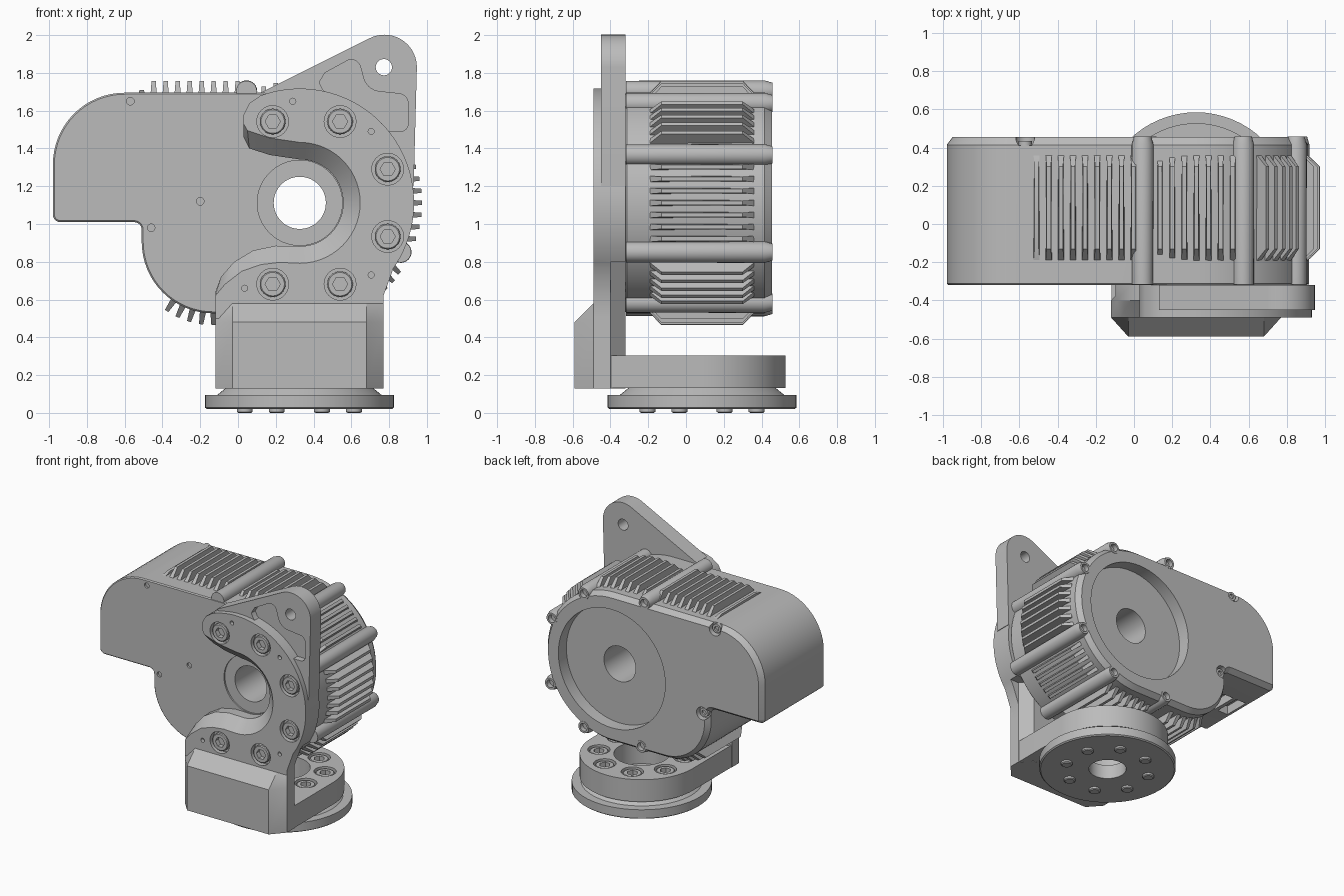
import bpy, bmesh
from math import sin, cos, radians, pi
from mathutils import Vector

if "Cube" in bpy.data.objects:
    bpy.data.objects.remove(bpy.data.objects["Cube"])

metal = bpy.data.materials.new("machined_grey")
metal.use_nodes = True
GREY = (0.5, 0.5, 0.5, 1)
metal.diffuse_color = GREY
metal.node_tree.nodes["Principled BSDF"].inputs["Base Color"].default_value = GREY

CX, CZ = 0.327, 1.112      # main bore axis
FX, FY = 0.325, 0.085      # base flange axis


def arc(cx, cz, r, a0, a1, n):
    return [(cx + r * cos(radians(a0 + (a1 - a0) * i / n)),
             cz + r * sin(radians(a0 + (a1 - a0) * i / n))) for i in range(n + 1)]


def at_y(pts, y):
    return [(x, y, z) for x, z in pts]


def at_z(pts, z):
    return [(x, y, z) for x, y in pts]


def loft(name, rings):
    """Skin equal-length rings and cap both ends."""
    bm = bmesh.new()
    vs = [[bm.verts.new(p) for p in r] for r in rings]
    n = len(rings[0])
    for a, b in zip(vs, vs[1:]):
        for i in range(n):
            j = (i + 1) % n
            bm.faces.new((a[i], a[j], b[j], b[i]))
    bm.faces.new(vs[0])
    bm.faces.new(vs[-1])
    bmesh.ops.recalc_face_normals(bm, faces=bm.faces[:])
    me = bpy.data.meshes.new(name)
    bm.to_mesh(me)
    bm.free()
    me.materials.append(metal)
    ob = bpy.data.objects.new(name, me)
    bpy.context.scene.collection.objects.link(ob)
    return ob


def turned(name, cx, c, steps, axis="y", n=32):
    """Round part from (position, radius) steps along an axis."""
    put = at_y if axis == "y" else at_z
    return loft(name, [put(arc(cx, c, r, 0, 360, n)[:-1], p) for p, r in steps])


def cut(target, cutter):
    cutter.hide_render = True
    m = target.modifiers.new("cut", "BOOLEAN")
    m.operation, m.solver, m.object = "DIFFERENCE", "EXACT", cutter
    bpy.context.view_layer.objects.active = target
    bpy.ops.object.modifier_apply(modifier=m.name)
    bpy.data.objects.remove(cutter)


def inset(pts, d):
    """Offset a clockwise outline inwards."""
    out = []
    for i, p in enumerate(pts):
        t = Vector(pts[(i + 1) % len(pts)]) - Vector(pts[i - 1])
        t.normalize()
        out.append((p[0] + t.y * d, p[1] - t.x * d))
    return out


# Gear housing with chamfered rear lid
outline = (arc(-0.6, 1.315, 0.38, 180, 90, 16) + arc(CX, CZ, 0.585, 90, -90, 48)
           + arc(-0.13, 0.907, 0.38, 270, 180, 16) + arc(-0.55, 0.97, 0.04, 0, 90, 6)
           + arc(-0.94, 1.05, 0.04, 270, 180, 5))
housing = loft("housing", [at_y(inset(outline, 0.008), -0.32), at_y(outline, -0.312),
                           at_y(outline, 0.415), at_y(inset(outline, 0.03), 0.455)])
cut(housing, turned("bore", CX, CZ, [(-0.4, 0.225), (-0.308, 0.225), (-0.308, 0.138),
                                     (0.355, 0.138), (0.355, 0.465), (0.6, 0.465)], n=64))
for x, z in [(-0.57, 1.65), (-0.46, 0.98), (-0.2, 1.12)]:
    cut(housing, turned("front_hole", x, z, [(-0.4, 0.02), (-0.305, 0.02)], n=16))
for x, z in [(-0.57, 1.66), (-0.46, 0.97)]:
    cut(housing, turned("lid_notch", x, z, [(0.41, 0.05), (0.6, 0.05)], n=24))
    turned("lid_screw", x, z, [(0.39, 0.035), (0.435, 0.035), (0.435, 0.018), (0.42, 0.018)], n=24)

# Connector pockets under the overhang
for x in (-0.89, -0.77, -0.65):
    sq = [(x - 0.045, -0.05), (x + 0.045, -0.05), (x + 0.045, 0.16), (x - 0.045, 0.16)]
    cut(housing, loft("socket", [at_z(sq, 0.9), at_z(sq, 1.08)]))

# Clamp screw bosses along the housing
for a, r in [(26, 0.58), (65, 0.58), (115.5, 0.655), (-26, 0.595), (-65, 0.58), (-115, 0.6)]:
    x, z = CX + r * cos(radians(a)), CZ + r * sin(radians(a))
    cut(housing, turned("boss_seat", x, z, [(0.4, 0.045), (0.6, 0.045)], n=24))
    turned("screw_boss", x, z, [(-0.318, 0.03), (-0.318, 0.055), (0.415, 0.057),
                                (0.457, 0.045), (0.457, 0.03), (0.42, 0.03)], n=24)


# Cooling fins
def fin(x, z, ang, height=0.063):
    """Tapered trapezoid plate standing on surface point (x, z)."""
    d = Vector((cos(radians(ang)), 0, sin(radians(ang))))
    side = Vector((-d.z, 0, d.x))
    foot = Vector((x, 0, z))
    prof = [(-0.08, -0.19), (0.0, -0.19), (height, -0.13), (height, 0.3), (0.0, 0.36), (-0.08, 0.36)]
    rings = [[foot + d * h + Vector((0, y, 0)) + side * s * (0.011 if h > 0 else 0.016)
              for h, y in prof] for s in (-1, 1)]
    loft("cooling_fin", rings)


PITCH = 0.0635
for i in range(9):
    fin(-0.51 + i * PITCH, 1.695, 90, 0.015 if i == 0 else 0.063)
for mid, count in [(90, 7), (45, 5), (0, 7), (-45, 5), (-90, 7)]:
    for i in range(count):
        t = (i - (count - 1) / 2) * (PITCH if count == 7 else 0.055)
        h = (0.585 ** 2 - t * t) ** 0.5
        c, s = cos(radians(mid)), sin(radians(mid))
        fin(CX + c * h - s * t, CZ + s * h + c * t, mid)
for i in range(5):
    a = -90 - 8.5 * i
    fin(-0.13 + 0.38 * cos(radians(a)), 0.907 + 0.38 * sin(radians(a)), a)
fin(-0.06, 0.527, -90)

# Curved bracket arm with a sloped inner edge
outer = arc(CX, CZ, 0.605, 110, -35, 44) + [(0.77, 0.62), (0.77, 0.5), (-0.12, 0.5)]
tip = [(0.03, 1.58), (0.06, 1.64)]
face = (outer + [(-0.12, 0.62), (-0.07, 0.68), (0.02, 0.75), (0.12, 0.785), (0.22, 0.797)]
        + arc(CX, CZ, 0.32, -90, 90, 28) + [(0.17, 1.455), (0.05, 1.495), (0.03, 1.53)] + tip)
deep = (outer + [(-0.12, 0.64), (-0.09, 0.72), (-0.02, 0.80), (0.08, 0.86), (0.2, 0.885)]
        + arc(CX, CZ, 0.23, -90, 90, 28) + [(0.17, 1.365), (0.06, 1.40), (0.03, 1.46)] + tip)
arm = loft("bracket_arm", [at_y(face, -0.49), at_y(deep, -0.40), at_y(deep, -0.32)])

# Rear corner chamfers running up the arm
for x, s, z in [(-0.12, 1, 0.7), (0.77, -1, 0.8)]:
    wedge = [(x - 0.2 * s, -0.40), (x, -0.40), (x + 0.1 * s, -0.30), (x - 0.2 * s, -0.30)]
    cut(arm, loft("wedge", [at_z(wedge, 0.4), at_z(wedge, z)]))

# Lug plate with eye hole and shallow pocket
lug = loft("lug_plate", [at_y(
    arc(0.775, 1.83, 0.172, 116, 0, 18) + [(0.93, 1.2), (0.75, 1.2), (0.62, 1.45), (0.3, 1.6), (0.13, 1.7)], y)
    for y in (-0.45, -0.32)])
cut(lug, turned("eye", 0.772, 1.83, [(-0.6, 0.043), (-0.2, 0.043)]))
pocket = (arc(0.6, 1.82, 0.05, 110, 20, 6) + arc(0.76, 1.8, 0.1, 190, 260, 6)
          + arc(0.85, 1.64, 0.05, 80, 0, 6) + arc(0.86, 1.53, 0.04, 0, -90, 6)
          + [(0.8, 1.49), (0.6, 1.6), (0.45, 1.71), (0.43, 1.75), (0.46, 1.8)])
cut(lug, loft("lug_pocket", [at_y(pocket, -0.6), at_y(pocket, -0.40)]))

# Socket head screw, shared by arm and foot
screw = turned("arm_screw", 0, 0, [(-0.012, 0.062), (-0.006, 0.068), (0.045, 0.068)])
cut(screw, turned("hex", 0, 0, [(-0.1, 0.04), (0.025, 0.04)], n=6))


def add_screw(name, loc, rot=0.0):
    ob = bpy.data.objects.new(name, screw.data)
    ob.location, ob.rotation_euler = loc, (rot, 0, 0)
    bpy.context.scene.collection.objects.link(ob)


for k in (0, 1, 2, 5, 6, 7):
    a = radians(22.5 + 45 * k)
    x, z = 0.362 + 0.466 * cos(a), CZ + 0.466 * sin(a)
    cut(arm, turned("counterbore", x, z, [(-0.6, 0.084), (-0.45, 0.084)]))
    add_screw("arm_screw", (x, -0.475, z))
for x, z in [(0.29, 1.65), (0.705, 1.49), (0.705, 0.73), (0.035, 0.66)]:
    cut(arm, turned("pin_hole", x, z, [(-0.6, 0.016), (-0.46, 0.016)], n=16))

# Upright block of the bracket
section = [(-0.12, -0.49), (-0.03, -0.59), (0.68, -0.59), (0.77, -0.49),
           (0.77, -0.40), (0.69, -0.32), (-0.04, -0.32), (-0.12, -0.40)]
top = [(x, max(y, -0.49)) for x, y in section]
loft("bracket_block", [at_z(section, 0.13), at_z(section, 0.48), at_z(top, 0.58)])

# Foot with counterbored screws and centre pit
foot = loft("bracket_foot", [at_z([(FX - 0.443, -0.42), (FX + 0.443, -0.42)]
                                  + arc(FX, FY, 0.443, 0, 180, 40), z) for z in (0.131, 0.305)])
cut(foot, turned("pit", FX, FY, [(0.0, 0.2), (0.5, 0.2)], "z", 48))

# Base flange, tapered collar and bolt ends
flange = turned("base_flange", FX, FY, [(0.02, 0.49), (0.028, 0.5), (0.095, 0.5),
                                        (0.095, 0.435), (0.132, 0.39)], "z", 64)
cut(flange, turned("flange_hole", FX, FY, [(-0.1, 0.137), (0.4, 0.137)], "z", 48))
for k in range(8):
    a = radians(22.5 + 45 * k)
    x, y = FX + 0.313 * cos(a), FY + 0.313 * sin(a)
    cut(foot, turned("foot_bore", x, y, [(0.26, 0.08), (0.5, 0.08)], "z"))
    add_screw("foot_screw", (x, y, 0.285), -pi / 2)
    turned("flange_bolt", x, y, [(0.0, 0.034), (0.006, 0.042), (0.03, 0.042)], "z", 24)
bpy.data.objects.remove(screw)

# Smooth round surfaces, keep machined edges crisp
bpy.ops.object.select_all(action="DESELECT")
seen = set()
for ob in bpy.context.scene.objects:
    if ob.type == "MESH" and ob.data.name not in seen:
        seen.add(ob.data.name)
        ob.select_set(True)
        bpy.context.view_layer.objects.active = ob
bpy.ops.object.shade_smooth_by_angle(angle=radians(30))
